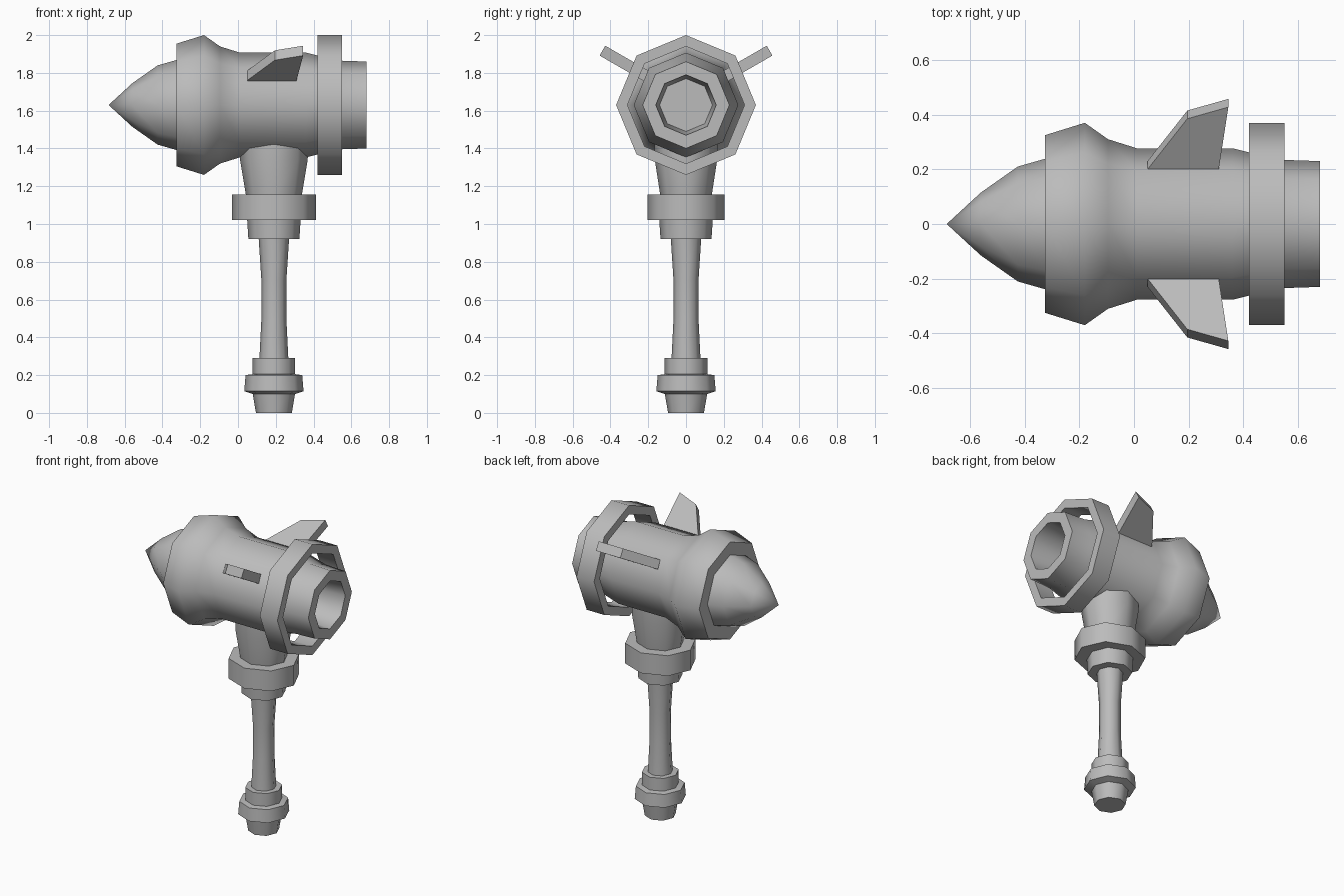
import bpy
import math
from mathutils import Matrix, Vector

cube = bpy.data.objects.get("Cube")
if cube:
    bpy.data.objects.remove(cube, do_unlink=True)

SIDES = 8
HEAD_Z = 1.63
HANDLE_X = 0.19

grey = bpy.data.materials.new("plain grey")
grey.use_nodes = True
colour = (0.5, 0.5, 0.5, 1)
grey.diffuse_color = colour
grey.node_tree.nodes["Principled BSDF"].inputs["Base Color"].default_value = colour


def make(name, verts, faces, angle=60):
    mesh = bpy.data.meshes.new(name)
    mesh.from_pydata(verts, [], faces)
    mesh.materials.append(grey)
    obj = bpy.data.objects.new(name, mesh)
    bpy.context.collection.objects.link(obj)
    bpy.ops.object.select_all(action="DESELECT")
    obj.select_set(True)
    bpy.context.view_layer.objects.active = obj
    bpy.ops.object.mode_set(mode="EDIT")
    bpy.ops.mesh.select_all(action="SELECT")
    bpy.ops.mesh.remove_doubles(threshold=0.0001)
    bpy.ops.mesh.normals_make_consistent(inside=False)
    bpy.ops.object.mode_set(mode="OBJECT")
    bpy.ops.object.shade_smooth_by_angle(angle=math.radians(angle))
    return obj


def lathe(name, profile, matrix, closed=False):
    """Spin (radius, height) points about z, then place with the matrix."""
    verts, faces = [], []
    for r, h in profile:
        for k in range(SIDES):
            a = math.tau * k / SIDES
            verts.append(matrix @ Vector((r * math.cos(a), r * math.sin(a), h)))
    count = len(profile)
    for i in range(count if closed else count - 1):
        j = (i + 1) % count
        for k in range(SIDES):
            n = (k + 1) % SIDES
            faces.append((i * SIDES + k, i * SIDES + n, j * SIDES + n, j * SIDES + k))
    return make(name, verts, faces)


# Head parts lie along x
along_x = Matrix.Translation((0, 0, HEAD_Z)) @ Matrix.Rotation(math.pi / 2, 4, "Y")
lathe("nose_cone", [(0, -0.685), (0.115, -0.56), (0.21, -0.425), (0.24, -0.32), (0, -0.32)], along_x)
lathe("head_body", [(0, -0.325), (0.325, -0.325), (0.37, -0.18), (0.31, -0.095),
                    (0.277, 0.01), (0.277, 0.36), (0.235, 0.53), (0.23, 0.68),
                    (0.16, 0.68), (0.14, 0.45), (0, 0.45)], along_x)
lathe("guard_ring", [(0.37, 0.42), (0.37, 0.55), (0.31, 0.55), (0.31, 0.42)], along_x, closed=True)

# Handle parts stand along z
upright = Matrix.Translation((HANDLE_X, 0, 0))
wide = upright @ Matrix.Diagonal((1.085, 1, 1, 1))
lathe("pommel", [(0, 0), (0.095, 0), (0.112, 0.1), (0.157, 0.115), (0.15, 0.2),
                 (0.113, 0.205), (0.113, 0.29), (0, 0.29)], upright)
lathe("grip", [(0.077, 0.28), (0.066, 0.5), (0.066, 0.7), (0.081, 0.93)], upright)
lathe("lower_collar", [(0, 0.92), (0.135, 0.92), (0.142, 1.03), (0, 1.03)], upright)
lathe("upper_collar", [(0, 1.02), (0.205, 1.02), (0.205, 1.155), (0, 1.155)], wide)
lathe("neck", [(0.136, 1.15), (0.165, 1.34), (0.168, 1.46), (0, 1.46)], wide)

# Swept fins on both sides of the head
outline = [(0.05, 0.2), (0.05, 0.265), (0.195, 0.478), (0.345, 0.527), (0.31, 0.265), (0.31, 0.2)]
tilt = math.radians(30)
for name, side in (("back_fin", 1), ("front_fin", -1)):
    verts = []
    for offset in (-0.002, 0.058):
        for x, u in outline:
            y = u * math.cos(tilt) - offset * math.sin(tilt)
            z = u * math.sin(tilt) + offset * math.cos(tilt)
            verts.append((x, side * y, HEAD_Z + z))
    n = len(outline)
    faces = [tuple(range(n)), tuple(range(n, 2 * n))]
    faces += [(i, (i + 1) % n, (i + 1) % n + n, i + n) for i in range(n)]
    make(name, verts, faces, 30)
